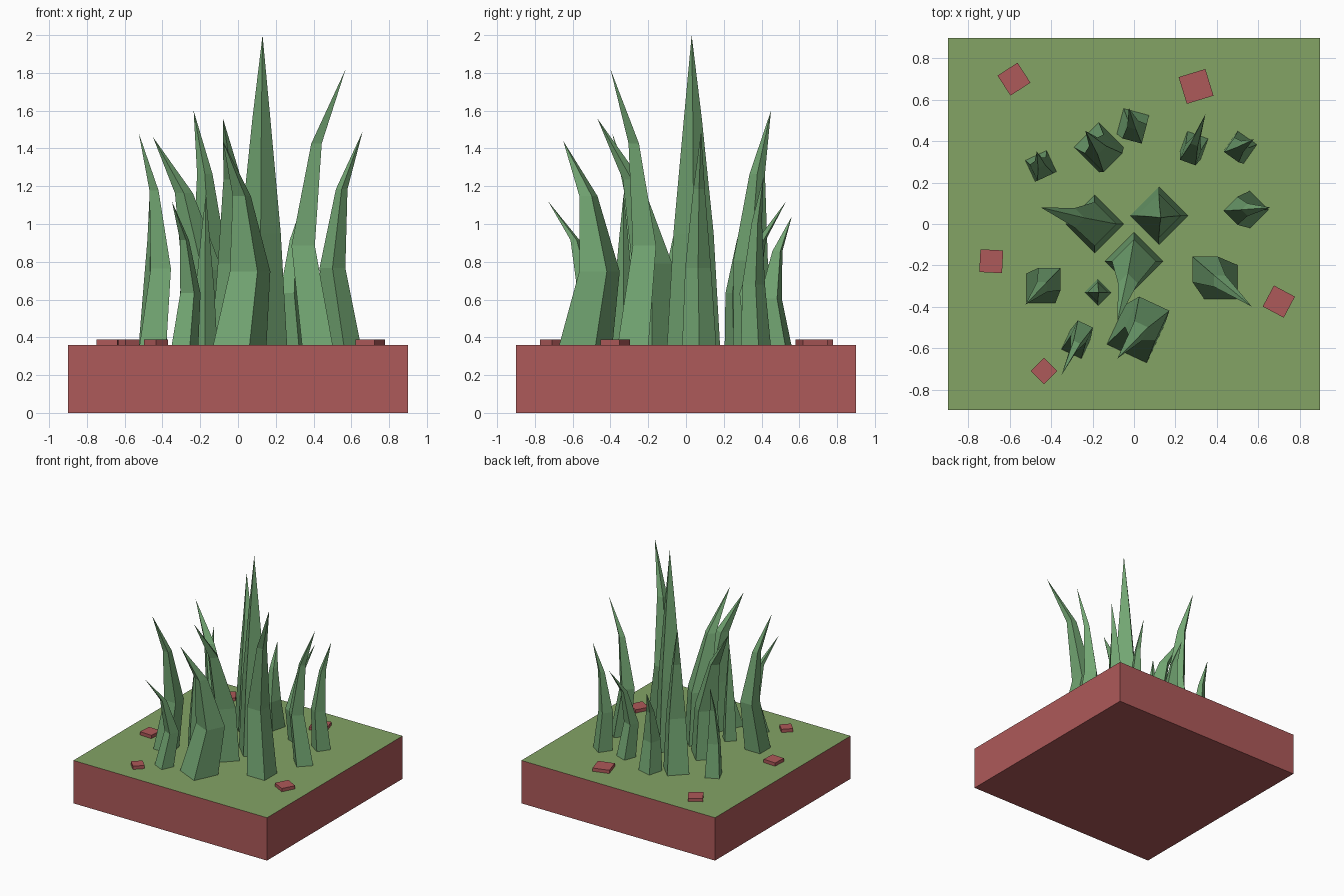
import bpy, bmesh
from math import cos, sin, radians, pi

if "Cube" in bpy.data.objects:
    bpy.data.objects.remove(bpy.data.objects["Cube"])

GROUND = 0.36


def material(name, rgb):
    m = bpy.data.materials.new(name)
    m.diffuse_color = (*rgb, 1)
    m.use_nodes = True
    m.node_tree.nodes["Principled BSDF"].inputs["Base Color"].default_value = m.diffuse_color
    return m


soil = material("soil_red", (0.42, 0.10, 0.10))
turf = material("turf_green", (0.23, 0.37, 0.13))
leaf = material("leaf_green", (0.17, 0.38, 0.17))


def finish(bm, name, *mats):
    bmesh.ops.recalc_face_normals(bm, faces=bm.faces[:])
    me = bpy.data.meshes.new(name)
    bm.to_mesh(me)
    bm.free()
    for m in mats:
        me.materials.append(m)
    ob = bpy.data.objects.new(name, me)
    bpy.context.collection.objects.link(ob)
    return ob


def box(name, center, size, *mats, turn=0):
    bm = bmesh.new()
    bmesh.ops.create_cube(bm, size=1)
    bmesh.ops.scale(bm, vec=size, verts=bm.verts[:])
    bm.normal_update()
    if len(mats) > 1:
        for f in bm.faces:
            f.material_index = int(f.normal.z > 0.5)
    ob = finish(bm, name, *mats)
    ob.location = center
    ob.rotation_euler.z = radians(turn)


def blade(name, x, y, r, turn, tx, ty, tz, bow):
    """Four-sided blade: bows away from its lean, then bends over to the tip."""
    lx, ly, h = tx - x, ty - y, tz - GROUND
    bm = bmesh.new()
    rings = []
    for shift, t, k in ((0, 0, 1), (-bow, 0.36, 0.76), (0.37 - 0.8 * bow, 0.73, 0.34)):
        rings.append([bm.verts.new((x + shift * lx + r * k * cos(radians(turn) + i * pi / 2),
                                    y + shift * ly + r * k * sin(radians(turn) + i * pi / 2),
                                    GROUND + t * h)) for i in range(4)])
    tip = bm.verts.new((tx, ty, tz))
    bm.faces.new(rings[0])
    for i in range(4):
        j = (i + 1) % 4
        for a, b in zip(rings, rings[1:]):
            bm.faces.new((a[i], a[j], b[j], b[i]))
        bm.faces.new((rings[2][i], rings[2][j], tip))
    finish(bm, name, leaf)


# Square ground block with a green top
box("ground_block", (0, 0, GROUND / 2), (1.8, 1.8, GROUND), soil, turf)

# Grass blades: base x, base y, radius, turn, tip x, tip y, tip z, bow
blades = [
    (0.12, 0.04, 0.14, 0, 0.13, 0.03, 2.0, 0),
    (-0.19, 0.0, 0.14, 0, -0.45, 0.08, 1.46, 0),
    (0.0, -0.18, 0.14, 0, -0.08, -0.47, 1.56, 0),
    (0.42, -0.28, 0.115, 45, 0.57, -0.40, 1.82, 0.5),
    (0.56, 0.07, 0.09, 0, 0.66, 0.08, 1.49, 0.6),
    (0.01, -0.53, 0.15, 20, -0.08, -0.65, 1.44, 0.6),
    (-0.45, -0.31, 0.10, 45, -0.525, -0.39, 1.48, 0.55),
    (-0.28, -0.58, 0.075, 20, -0.35, -0.73, 1.12, 0.4),
    (-0.175, -0.33, 0.065, 0, -0.17, -0.33, 1.16, 0),
    (-0.45, 0.28, 0.08, 70, -0.47, 0.35, 1.12, 0.2),
    (-0.17, 0.37, 0.12, 0, -0.235, 0.45, 1.6, 0.35),
    (-0.005, 0.48, 0.09, 30, -0.025, 0.56, 1.04, 0.4),
    (0.29, 0.38, 0.075, 25, 0.345, 0.53, 1.12, 0.3),
    (0.515, 0.37, 0.08, 10, 0.58, 0.41, 1.25, 0.3),
]
for n, b in enumerate(blades, 1):
    blade(f"grass_blade_{n:02d}", *b)

# Loose soil chips lying on the turf: x, y, width, turn
chips = [(-0.58, 0.70, 0.115, 33), (0.30, 0.665, 0.135, 17), (-0.69, -0.18, 0.11, -3),
         (0.70, -0.375, 0.115, -28), (-0.435, -0.71, 0.09, 45)]
for n, (x, y, w, turn) in enumerate(chips, 1):
    box(f"soil_chip_{n}", (x, y, GROUND + 0.01), (w, w, 0.035), soil, turn=turn)
